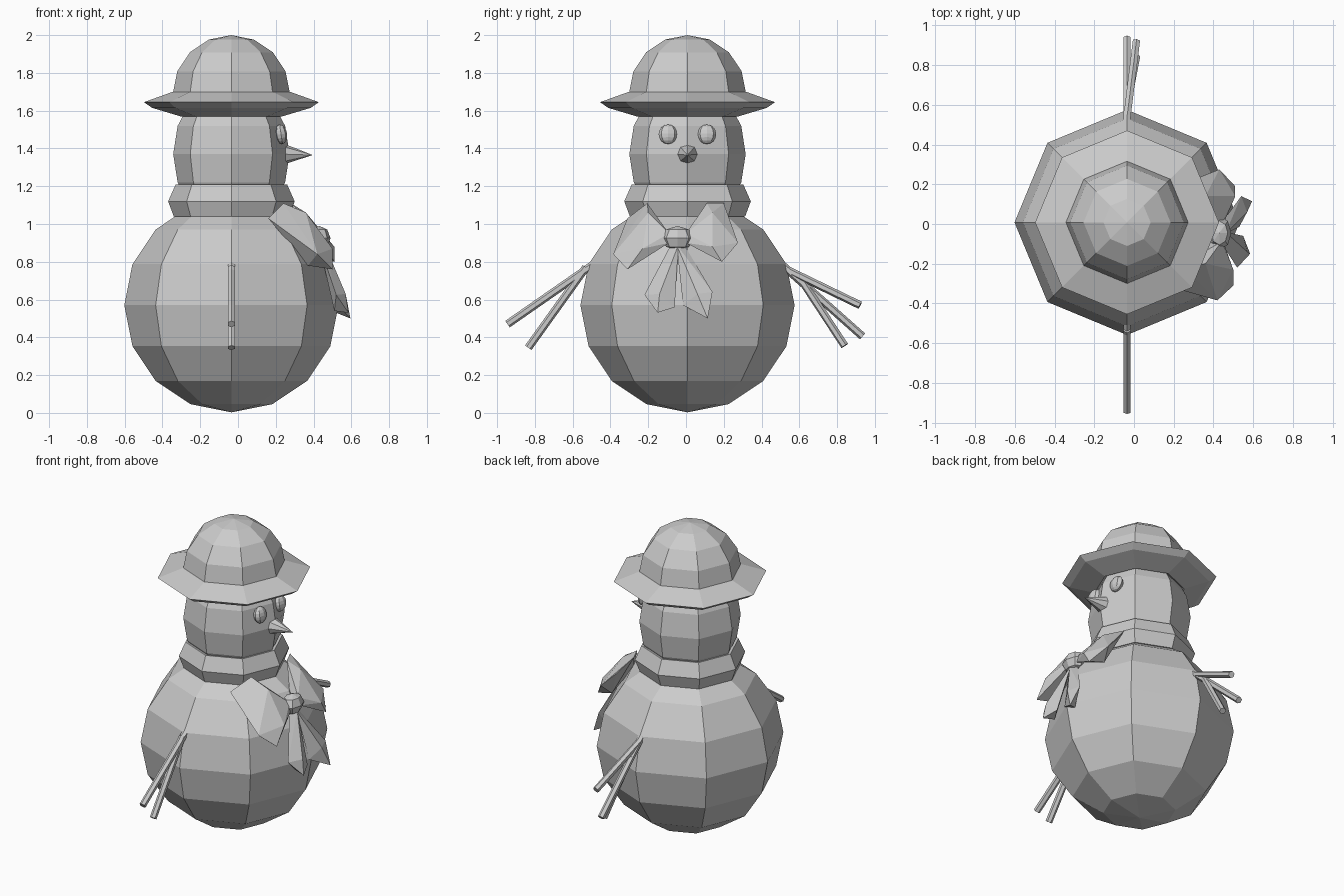
import bpy, bmesh
from math import sin, cos, pi
from mathutils import Vector, Matrix

if "Cube" in bpy.data.objects:
    bpy.data.objects.remove(bpy.data.objects["Cube"])

CX, CY = -0.035, 0.008   # vertical axis of the figure


def finish(name, bm):
    bmesh.ops.recalc_face_normals(bm, faces=bm.faces)
    me = bpy.data.meshes.new(name)
    bm.to_mesh(me)
    bm.free()
    ob = bpy.data.objects.new(name, me)
    bpy.context.collection.objects.link(ob)
    return ob


def lathe(name, profile, closed=False, n=8):
    """Revolve (radius, z) points around the figure's axis."""
    bm = bmesh.new()
    rings = []
    for r, z in profile:
        if r < 1e-4:
            rings.append([bm.verts.new((CX, CY, z))] * n)
        else:
            rings.append([bm.verts.new((CX + r * cos(2 * pi * i / n), CY + r * sin(2 * pi * i / n), z))
                          for i in range(n)])
    pairs = list(zip(rings, rings[1:]))
    if closed:
        pairs.append((rings[-1], rings[0]))
    for a, b in pairs:
        for i in range(n):
            j = (i + 1) % n
            bm.faces.new(list(dict.fromkeys((a[i], a[j], b[j], b[i]))))
    return finish(name, bm)


def ball_profile(r, rz, zc, start=0, steps=8):
    return [(r * sin(pi * k / steps), zc - rz * cos(pi * k / steps)) for k in range(start, steps + 1)]


def cone(name, a, b, r1, r2, n=6):
    """Tapered stick from a to b."""
    a, b = Vector(a), Vector(b)
    d = b - a
    m = Matrix.Translation((a + b) / 2) @ d.to_track_quat('Z', 'Y').to_matrix().to_4x4()
    bm = bmesh.new()
    bmesh.ops.create_cone(bm, cap_ends=True, segments=n, radius1=r1, radius2=r2, depth=d.length, matrix=m)
    return finish(name, bm)


def hull(name, pts):
    """Faceted ribbon piece wrapped around a few points."""
    bm = bmesh.new()
    for p in pts:
        bm.verts.new(p)
    res = bmesh.ops.convex_hull(bm, input=bm.verts)
    junk = {g for k in ('geom_interior', 'geom_unused') for g in res[k] if isinstance(g, bmesh.types.BMVert)}
    bmesh.ops.delete(bm, geom=list(junk), context='VERTS')
    return finish(name, bm)


# Body and head
lathe("body", ball_profile(0.567, 0.567, 0.57))
lathe("head", ball_profile(0.308, 0.39, 1.37))

# Scarf ring around the neck
lathe("scarf", [(0.25, 1.20), (0.295, 1.21), (0.335, 1.12), (0.305, 1.04), (0.25, 1.03)], closed=True)

# Hat: brim and dome
lathe("hat_brim", [(0.26, 1.70), (0.31, 1.70), (0.463, 1.645), (0.42, 1.615), (0.27, 1.57), (0.22, 1.60)], closed=True)
lathe("hat_crown", ball_profile(0.31, 0.31, 1.69, start=4))

# Eyes
for side, y in (("left", -0.095), ("right", 0.11)):
    bm = bmesh.new()
    m = (Matrix.Translation((0.228, y, 1.475)) @ Matrix.Rotation(-0.15, 4, 'Y')
         @ Matrix.Diagonal((0.032, 0.05, 0.052, 1)))
    bmesh.ops.create_uvsphere(bm, u_segments=8, v_segments=8, radius=1, matrix=m)
    finish("eye_" + side, bm)

# Nose
cone("nose", (0.24, 0.008, 1.37), (0.395, 0.008, 1.365), 0.056, 0.0, 8)

# Twig arms
twigs = [((-0.035, -0.47, 0.80), (-0.035, -0.945, 0.47)),
         ((-0.035, -0.53, 0.77), (-0.035, -0.835, 0.345)),
         ((-0.035, 0.49, 0.80), (-0.035, 0.935, 0.405)),
         ((-0.035, 0.54, 0.755), (0.012, 0.922, 0.57)),
         ((-0.03, 0.62, 0.69), (0.012, 0.84, 0.355))]
for i, (a, b) in enumerate(twigs):
    cone(f"arm_twig_{i}", a, b, 0.021, 0.021)

# Bow: knot, two loops, two tails
bm = bmesh.new()
bmesh.ops.create_uvsphere(bm, u_segments=8, v_segments=4, radius=1,
                          matrix=Matrix.Translation((0.43, -0.045, 0.925)) @ Matrix.Diagonal((0.06, 0.085, 0.065, 1)))
finish("bow_knot", bm)
hull("bow_loop_left", [(0.44, -0.09, 0.95), (0.45, -0.09, 0.90), (0.38, -0.09, 0.93),
                       (0.24, -0.205, 1.11), (0.36, -0.20, 1.06), (0.16, -0.31, 1.03),
                       (0.42, -0.385, 0.84), (0.50, -0.31, 0.76), (0.50, -0.23, 0.87), (0.37, -0.29, 0.78)])
hull("bow_loop_right", [(0.44, 0.0, 0.95), (0.45, 0.0, 0.90), (0.38, 0.0, 0.93),
                        (0.28, 0.11, 1.11), (0.36, 0.14, 1.06), (0.24, 0.20, 1.11), (0.34, 0.24, 0.99),
                        (0.43, 0.275, 0.90), (0.51, 0.19, 0.80), (0.51, 0.14, 0.88), (0.40, 0.20, 0.83)])
hull("bow_tail_left", [(0.43, -0.08, 0.89), (0.46, -0.04, 0.89), (0.52, -0.22, 0.625), (0.51, -0.13, 0.54),
                       (0.585, -0.15, 0.53), (0.55, -0.06, 0.56), (0.57, -0.14, 0.63)])
hull("bow_tail_right", [(0.46, -0.05, 0.89), (0.43, -0.01, 0.89), (0.53, -0.015, 0.57), (0.52, 0.07, 0.53),
                        (0.595, 0.115, 0.50), (0.54, 0.14, 0.64), (0.57, 0.06, 0.63)])
